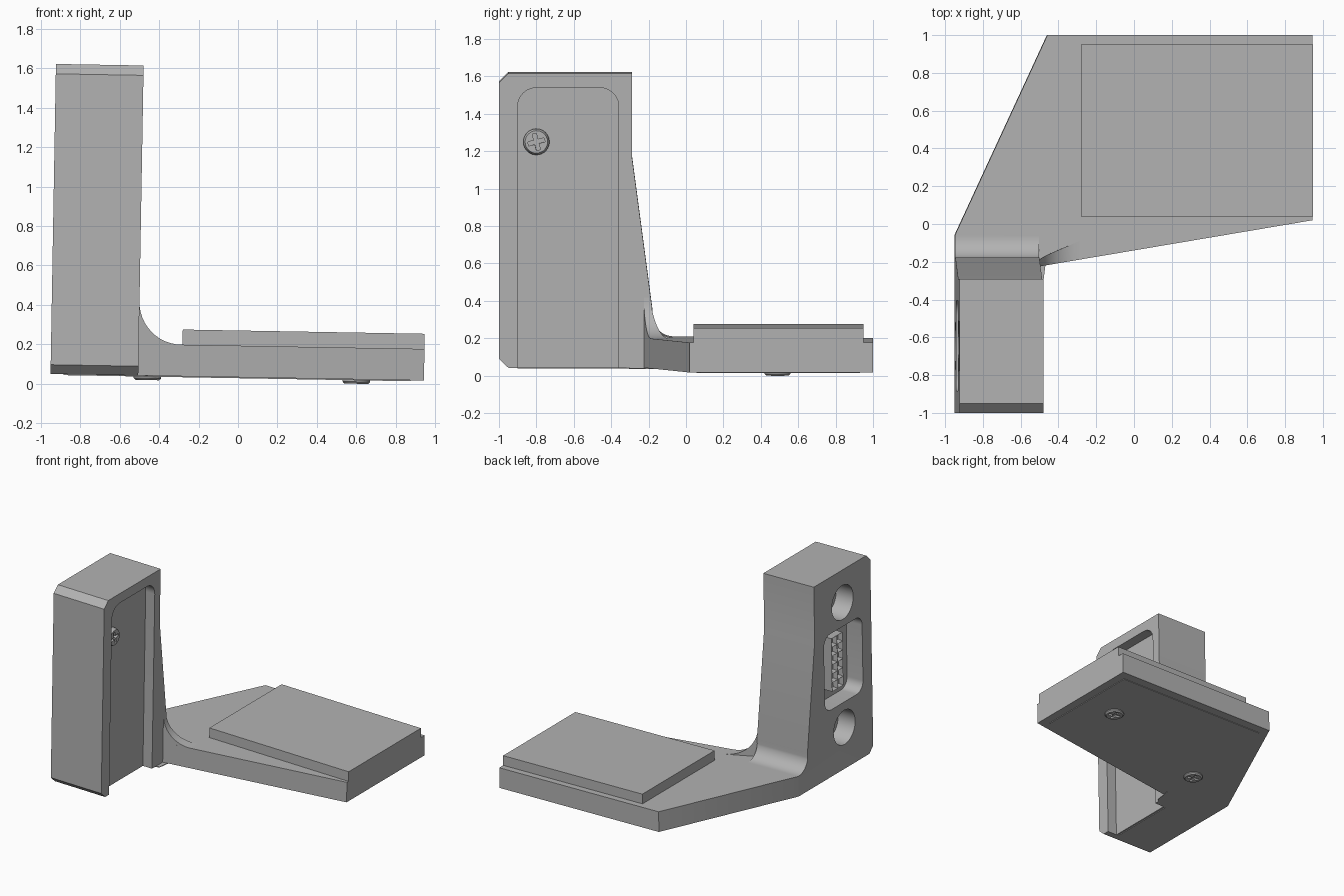
import bpy, bmesh, math
from mathutils import Matrix, Vector

if "Cube" in bpy.data.objects:
    bpy.data.objects.remove(bpy.data.objects["Cube"])

grey = bpy.data.materials.new("mid_grey")
grey.diffuse_color = (0.45, 0.45, 0.45, 1)
grey.use_nodes = True
grey.node_tree.nodes["Principled BSDF"].inputs["Base Color"].default_value = grey.diffuse_color
parts = []


def finish(name, bm):
    bmesh.ops.recalc_face_normals(bm, faces=bm.faces)
    me = bpy.data.meshes.new(name)
    bm.to_mesh(me)
    bm.free()
    ob = bpy.data.objects.new(name, me)
    bpy.context.collection.objects.link(ob)
    me.materials.append(grey)
    return ob


def prism(name, pts, axis, a, b):
    """Extrude a 2D outline along x (y,z outline) or z (x,y outline) from a to b."""
    bm = bmesh.new()
    put = (lambda p, c: (c, p[0], p[1])) if axis == 'x' else (lambda p, c: (p[0], p[1], c))
    lo = [bm.verts.new(put(p, a)) for p in pts]
    hi = [bm.verts.new(put(p, b)) for p in pts]
    bm.faces.new(lo)
    bm.faces.new(hi)
    for i in range(len(pts)):
        j = (i + 1) % len(pts)
        bm.faces.new((lo[i], lo[j], hi[j], hi[i]))
    return finish(name, bm)


def arc(cx, cy, r, a0, a1, n=10):
    return [(cx + r * math.cos(math.radians(a0 + (a1 - a0) * i / n)),
             cy + r * math.sin(math.radians(a0 + (a1 - a0) * i / n))) for i in range(n + 1)]


def rounded(x0, y0, x1, y1, r):
    return (arc(x1 - r, y1 - r, r, 0, 90) + arc(x0 + r, y1 - r, r, 90, 180)
            + arc(x0 + r, y0 + r, r, 180, 270) + arc(x1 - r, y0 + r, r, 270, 360))


def combine(ob, other, op='DIFFERENCE'):
    m = ob.modifiers.new("join", 'BOOLEAN')
    m.operation, m.solver, m.object = op, 'EXACT', other
    bpy.context.view_layer.objects.active = ob
    bpy.ops.object.modifier_apply(modifier=m.name)
    bpy.data.objects.remove(other)


# upright post with chamfered front and a back that sweeps into the base
BOT, TOP, L, R = 0.033, 0.193, -0.952, -0.507
sweep = [(-.29, 1.17), (-.178, .33)] + arc(-.065, .31, .117, 187, 270)
body = prism("bracket_body", [(-.95, BOT), (-1, .08), (-1, 1.556), (-.95, 1.606), (-.29, 1.606)]
             + sweep + [(-.06, TOP), (-.06, BOT)], 'x', L, R)

# angled base plate
base = prism("base", [(L, -.06), (-.462, 1), (.943, 1), (.943, .02), (R, -.225), (R, -.06)],
             'z', BOT, TOP)
combine(body, base, 'UNION')

# recess on the inner side, open at the bottom
combine(body, prism("cut", [(-.36, -.1)] + arc(-.46, 1.43, .1, 0, 90) + arc(-.8, 1.43, .1, 90, 180)
                    + [(-.9, -.1)], 'x', R - .08, R + .1))
# outer side: two round holes and a connector pocket
for z in (1.35, .36):
    combine(body, prism("cut", arc(-.645, z, .135, 0, 348.75, 31), 'x', L - .1, L + .15))
combine(body, prism("cut", rounded(-.885, .56, -.405, 1.16, .08), 'x', L - .1, L + .14))
parts.append(body)

# curved gusset between post and base
bm = bmesh.new()
rows = []
for i, (x, z) in enumerate(arc(-.285, TOP + .215, .215, 180, 270, 12)):
    x = min(x, -.285) - .007
    front = -.225 + (x - R) * .169
    back = -.19 + .1 * (i / 12) ** 1.5
    rows.append([bm.verts.new(c) for c in
                 ((x, front, TOP - .01), (x, front, z), (x, back, z), (x, back, TOP - .01))])
for a, b in zip(rows, rows[1:]):
    for k in range(4):
        bm.faces.new((a[k], a[(k + 1) % 4], b[(k + 1) % 4], b[k]))
bm.faces.new(rows[0])
bm.faces.new(rows[-1])
parts.append(finish("gusset", bm))

# raised pad on the base
parts.append(prism("top_pad", [(-.285, .04), (.943, .04), (.943, .95), (-.285, .95)], 'z', TOP, .27))

# thin cover plate underneath
cover = [(-.885, -.07), (-.42, .93), (.875, .93), (.875, .08)] \
    + [(-.42, -.14), (-.46, -.17), (-.47, -.22), (-.47 - .01, -.3), (-.6, -.36), (-.6, -.9), (-.885, -.9)]
parts.append(prism("bottom_cover", cover, 'z', BOT - .005, BOT))

# connector block with two columns of sockets
bm = bmesh.new()
x0, x1, ny, nz = L + .06, L + .14, 2, 6
y = lambda i: -.725 + .14 * i / ny
z = lambda j: .65 + .42 * j / nz
grid = [[bm.verts.new((x0, y(i), z(j))) for j in range(nz + 1)] for i in range(ny + 1)]
cells = [bm.faces.new((grid[i][j], grid[i][j + 1], grid[i + 1][j + 1], grid[i + 1][j]))
         for i in range(ny) for j in range(nz)]
rim = [e for e in bm.edges if e.is_boundary]
ext = bmesh.ops.extrude_edge_only(bm, edges=rim)
for v in (g for g in ext["geom"] if isinstance(g, bmesh.types.BMVert)):
    v.co.x = x1
bmesh.ops.recalc_face_normals(bm, faces=bm.faces)
bmesh.ops.inset_individual(bm, faces=cells, thickness=.011)
for f in cells:
    for v in f.verts:
        v.co.x += .035
parts.append(finish("connector", bm))


# cross-head screws
def screw(name, loc, direction, h):
    bm = bmesh.new()
    n = 32
    rings = []
    for r, d in ((.07, 0), (.07, h * .55), (.06, h)):
        rings.append([bm.verts.new((r * math.cos(t * math.tau / n), r * math.sin(t * math.tau / n), d))
                      for t in range(n)])
    for a, b in zip(rings, rings[1:]):
        for t in range(n):
            bm.faces.new((a[t], a[(t + 1) % n], b[(t + 1) % n], b[t]))
    bm.faces.new(rings[0])
    bm.faces.new(rings[-1])
    head = finish(name, bm)
    s, l = .011, .045
    cross = [(s, s), (s, l), (-s, l), (-s, s), (-l, s), (-l, -s),
             (-s, -s), (-s, -l), (s, -l), (s, -s), (l, -s), (l, s)]
    combine(head, prism("cut", cross, 'z', h * .3, h + .1))
    turn = Vector((0, 0, 1)).rotation_difference(Vector(direction)).to_matrix().to_4x4()
    head.data.transform(Matrix.Translation(loc) @ turn @ Matrix.Rotation(.25, 4, 'Z'))
    parts.append(head)


screw("side_screw", (R - .08, -.8, 1.24), (1, 0, 0), .04)
screw("bottom_screw_right", (.6, .49, BOT), (0, 0, -1), .0225)
screw("bottom_screw_left", (-.46, .13, BOT), (0, 0, -1), .0225)

# whole bracket leans by one degree
for ob in parts:
    ob.data.transform(Matrix.Rotation(.0175, 4, 'Y'))
    bpy.ops.object.select_all(action='DESELECT')
    ob.select_set(True)
    bpy.context.view_layer.objects.active = ob
    bpy.ops.object.shade_smooth_by_angle(angle=math.radians(30))
